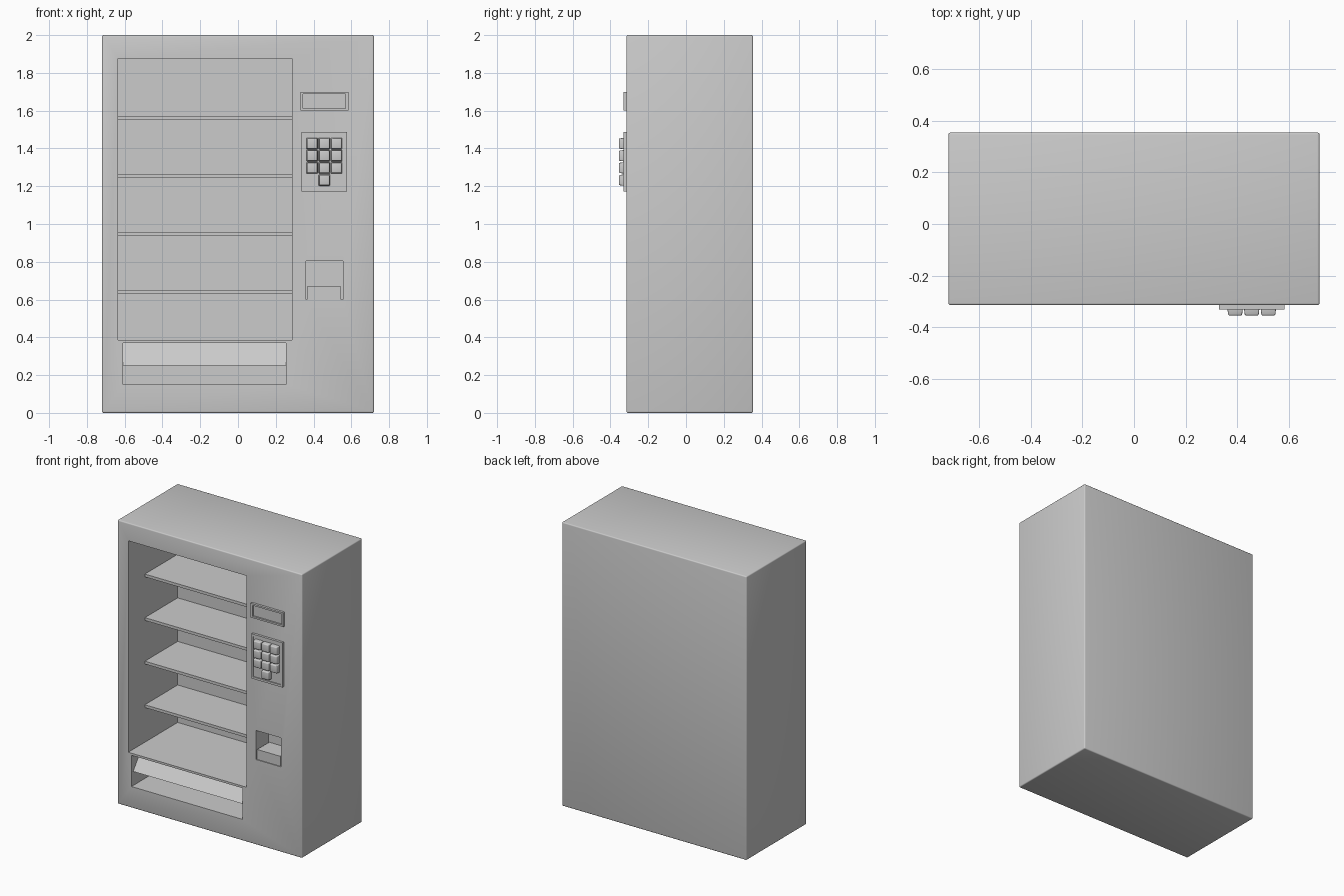
import bpy, bmesh
from mathutils import Vector

if "Cube" in bpy.data.objects:
    bpy.data.objects.remove(bpy.data.objects["Cube"])


def box(name, x, y, z, bevel=0.0, segments=2, taper=1.0):
    """Box from (min, max) ranges; taper shrinks the front (-y) face."""
    lo, hi = Vector((x[0], y[0], z[0])), Vector((x[1], y[1], z[1]))
    centre, size = (lo + hi) / 2, hi - lo
    bm = bmesh.new()
    bmesh.ops.create_cube(bm, size=1)
    for v in bm.verts:
        k = taper if v.co.y < 0 else 1.0
        v.co = Vector((v.co.x * size.x * k, v.co.y * size.y, v.co.z * size.z * k))
    if bevel:
        bmesh.ops.bevel(bm, geom=bm.edges[:], offset=bevel, segments=segments,
                        profile=0.5, affect='EDGES')
    mesh = bpy.data.meshes.new(name)
    bm.to_mesh(mesh)
    bm.free()
    ob = bpy.data.objects.new(name, mesh)
    ob.location = centre
    bpy.context.collection.objects.link(ob)
    return ob


def activate(ob):
    bpy.ops.object.select_all(action='DESELECT')
    ob.select_set(True)
    bpy.context.view_layer.objects.active = ob


def cut(ob, x, y, z):
    """Subtract a box-shaped recess."""
    cutter = box("cutter", x, y, z)
    cutter.hide_render = True
    mod = ob.modifiers.new("recess", 'BOOLEAN')
    mod.operation = 'DIFFERENCE'
    mod.solver = 'EXACT'
    mod.object = cutter
    activate(ob)
    bpy.ops.object.modifier_apply(modifier=mod.name)
    bpy.data.objects.remove(cutter)


def smooth(ob):
    activate(ob)
    bpy.ops.object.shade_smooth_by_angle()


FRONT = -0.315

# Cabinet with window, delivery slot and coin return recesses
cabinet = box("cabinet", (-0.72, 0.72), (FRONT, 0.355), (0, 2), 0.008, 3)
cut(cabinet, (-0.635, 0.285), (-0.5, 0.235), (0.385, 1.875))
cut(cabinet, (-0.61, 0.255), (-0.5, -0.02), (0.15, 0.37))
cut(cabinet, (0.36, 0.555), (-0.5, -0.175), (0.6, 0.805))
smooth(cabinet)

# Shelves
for i in range(4):
    top = 1.57 - i * 0.307
    box(f"shelf_{i + 1}", (-0.637, 0.287), (-0.13, 0.237), (top - 0.02, top))

# Tilted delivery flap: slides back towards its top edge
flap = box("delivery_flap", (-0.609, 0.254), (-0.298, -0.288), (0.25, 0.369))
for v in flap.data.vertices:
    if v.co.z > 0:
        v.co.y += 0.09

# Coin return cup
box("coin_return_cup", (0.366, 0.546), (-0.309, -0.174), (0.598, 0.67))

# Price display: raised frame with sunken screen
display = box("display_frame", (0.33, 0.585), (-0.332, -0.31), (1.6, 1.7))
cut(display, (0.345, 0.57), (-0.4, -0.32), (1.612, 1.688))

# Keypad plate with sunken panel
plate = box("keypad_plate", (0.337, 0.578), (-0.332, -0.31), (1.172, 1.487))
cut(plate, (0.35, 0.565), (-0.4, -0.325), (1.187, 1.472))

# Keys: three full rows and a single bottom key
pitch_x, pitch_z, half = 0.0645, 0.0645, 0.031
for row in range(4):
    for col in range(3):
        if row == 3 and col != 1:
            continue
        cx = 0.457 + (col - 1) * pitch_x
        cz = 1.426 - row * pitch_z
        key = box(f"key_{row + 1}_{col + 1}", (cx - half, cx + half),
                  (-0.355, -0.32), (cz - half, cz + half), 0.005, 3, 0.86)
        smooth(key)
